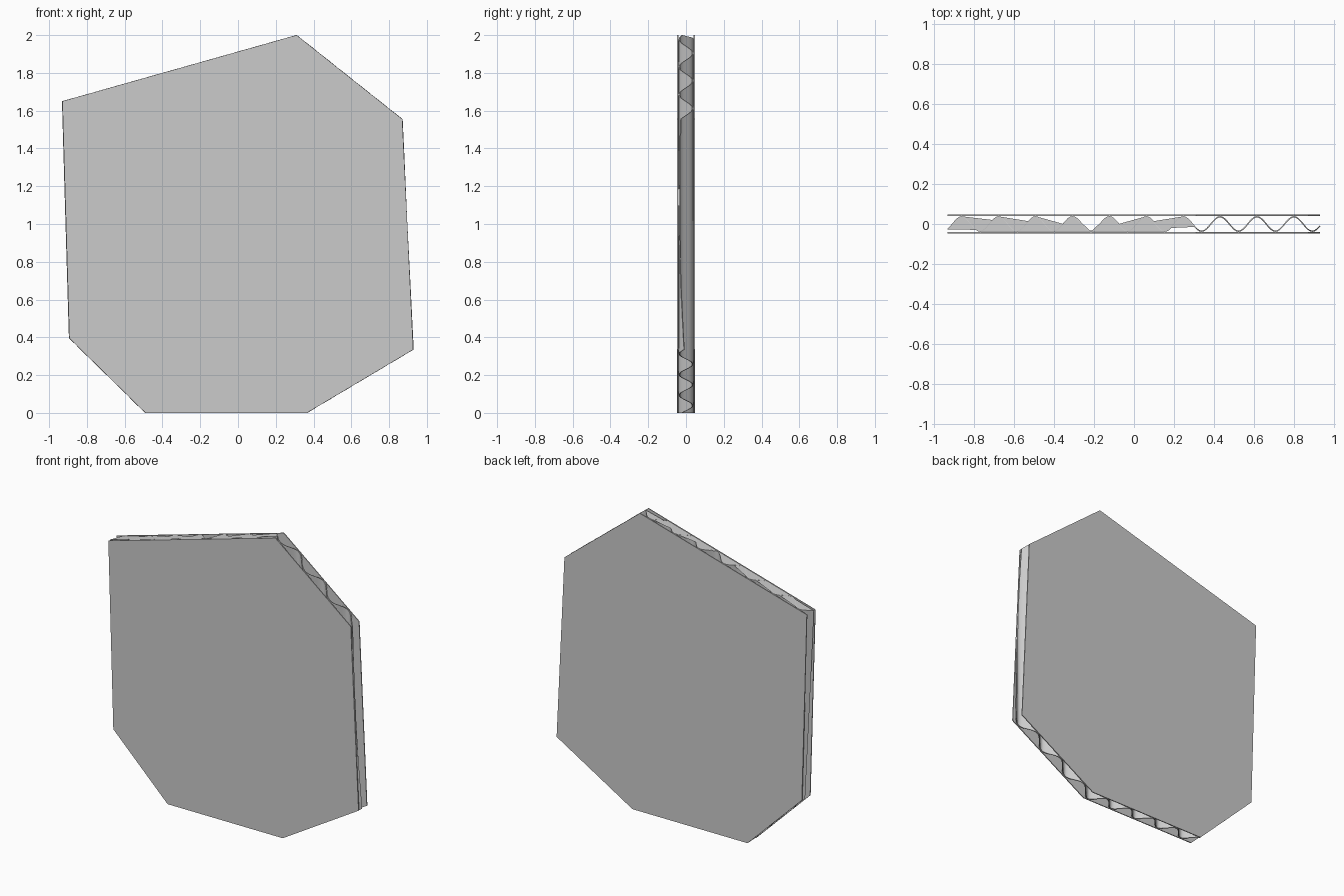
import bpy, bmesh, math
from mathutils import Vector

if "Cube" in bpy.data.objects:
    bpy.data.objects.remove(bpy.data.objects["Cube"])

# Outline of the torn sheet, clockwise in x/z
OUT = [(-0.93, 1.65), (0.31, 2.0), (0.87, 1.555), (0.928, 0.335),
       (0.365, 0.0), (-0.49, 0.0), (-0.893, 0.395)]
PERIOD, AMP, LOW_X = 0.184, 0.036, 0.3375
STEPS = 16                      # segments per flute
THICK = 0.006


def wave_y(x):
    return -AMP * math.cos(2 * math.pi * (x - LOW_X) / PERIOD)


def make_object(name, bm):
    me = bpy.data.meshes.new(name)
    bm.to_mesh(me)
    bm.free()
    ob = bpy.data.objects.new(name, me)
    bpy.context.collection.objects.link(ob)
    return ob


# Flat liner sheets, front and back
def liner(name, y0, y1):
    bm = bmesh.new()
    face = bm.faces.new([bm.verts.new((x, y0, z)) for x, z in OUT])
    ext = bmesh.ops.extrude_face_region(bm, geom=[face])
    verts = [g for g in ext["geom"] if isinstance(g, bmesh.types.BMVert)]
    bmesh.ops.translate(bm, verts=verts, vec=(0, y1 - y0, 0))
    bmesh.ops.recalc_face_normals(bm, faces=bm.faces)
    return make_object(name, bm)


liner("front_liner", -0.047, -0.041)
liner("back_liner", 0.047, 0.041)

# Corrugated core: vertical flutes trimmed to the outline
bm = bmesh.new()
dx = PERIOD / STEPS
first = LOW_X - 7.5 * PERIOD
xs = [first + i * dx for i in range(int(2.1 / dx))]
cols = [(bm.verts.new((x, wave_y(x), -0.1)), bm.verts.new((x, wave_y(x), 2.1))) for x in xs]
for a, b in zip(cols, cols[1:]):
    bm.faces.new((a[0], b[0], b[1], a[1]))
for (x0, z0), (x1, z1) in zip(OUT, OUT[1:] + OUT[:1]):
    bmesh.ops.bisect_plane(bm, geom=bm.verts[:] + bm.edges[:] + bm.faces[:],
                           plane_co=(x0, 0, z0),
                           plane_no=Vector((z0 - z1, 0, x1 - x0)).normalized(),
                           clear_outer=True)
core = make_object("corrugated_core", bm)
mod = core.modifiers.new("paper", 'SOLIDIFY')
mod.thickness = THICK
mod.offset = 0
bpy.context.view_layer.objects.active = core
core.select_set(True)
bpy.ops.object.modifier_apply(modifier="paper")
bpy.ops.object.shade_smooth_by_angle(angle=math.radians(40))

# Thin web closing the flutes along the upper left edge, fanned from one flute valley
(xa, za), (xb, zb) = OUT[0], OUT[1]
bm = bmesh.new()


def edge_point(x):
    return bm.verts.new((x, wave_y(x) * 1.06, za + (zb - za) * (x - xa) / (xb - xa)))


apex_x = LOW_X - 3 * PERIOD
apex = edge_point(apex_x)
pts = [edge_point(x) for x in xs if xa < x < xb and abs(x - apex_x) > dx / 2]
for a, b in zip(pts, pts[1:]):
    bm.faces.new((apex, a, b))
for f in bm.faces:
    f.normal_update()
    if f.normal.z < 0:
        f.normal_flip()
make_object("edge_web", bm)
